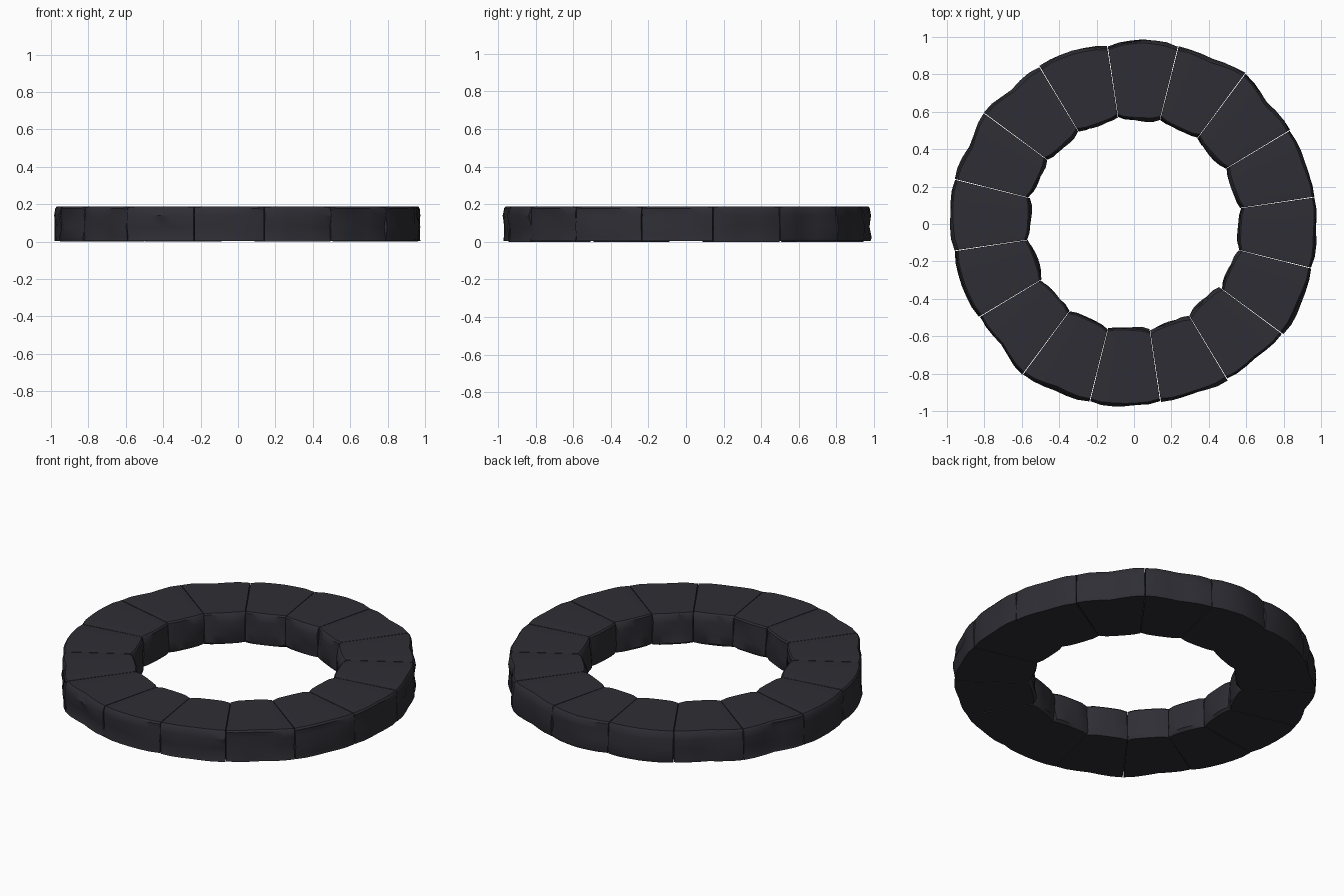
import bpy, bmesh, math, random

if "Cube" in bpy.data.objects:
    bpy.data.objects.remove(bpy.data.objects["Cube"])

random.seed(4)
stone = bpy.data.materials.new("dark slate")
stone.diffuse_color = (0.027, 0.027, 0.035, 1)
stone.use_nodes = True
stone.node_tree.nodes["Principled BSDF"].inputs["Base Color"].default_value = stone.diffuse_color

# Rough outer radius at each seam / stone middle, counter-clockwise from 8.5 degrees
OUTER = [.99, .975, .985, .965, 1.01, .975, .985, .99, .968, .985, .99, .975, 1.01, .975, 1.0, .99,
         .977, .98, .975, .967, 1.012, .98, .99, .98, .97, .967, .98, .975, 1.0, .985, .99, .98]
COUNT = 16
START = 8.5
HEIGHT = 0.188
SEGS = 6


def outer_radius(i, t):
    """Chiselled outline: straight runs between seam, middle and seam."""
    u = (2 * i + 2 * t)
    k = min(int(u), 2 * i + 1)
    f = u - k
    return OUTER[k % 32] * (1 - f) + OUTER[(k + 1) % 32] * f


def make_stone(i):
    bm = bmesh.new()
    # random bulge of the outer and inner faces at low, middle and high levels
    o_low, o_mid, o_high = [random.uniform(-.014, .0) for _ in range(3)]
    i_low, i_mid, i_high = [random.uniform(0, .014) for _ in range(3)]
    inner_base = random.uniform(.546, .554)
    ph = random.uniform(0, 6.28)
    rings = []
    for s in range(SEGS + 1):
        t = s / SEGS
        end = s in (0, SEGS)
        a = math.radians(START + 22.5 * (i + t) + (0.12 if s == 0 else -0.12 if end else 0))
        pinch = .012 if end else 0
        ro = outer_radius(i, t) - pinch * .6
        ri = inner_base + .016 * (2 * t - 1) ** 2 + pinch * .6
        w = .006 * math.sin(5 * t + ph)
        h = HEIGHT - (.003 if end else 0)
        prof = [(ri + .014, .002), (ri + i_low + w, .016), (ri + i_mid, .07),
                (ri + i_high - w, .14), (ri + .012, h - .008), (ri + .02, h),
                (ro - .02, h), (ro - .012, h - .01), (ro + o_high + w, .14),
                (ro + o_mid - w, .08), (ro + o_low, .022), (ro - .008, .002)]
        rings.append([bm.verts.new((r * math.cos(a), r * math.sin(a), z)) for r, z in prof])
    n = len(rings[0])
    for r0, r1 in zip(rings, rings[1:]):
        for j in range(n):
            k = (j + 1) % n
            bm.faces.new((r0[j], r0[k], r1[k], r1[j]))
    bm.faces.new(rings[0])
    bm.faces.new(rings[-1])
    bmesh.ops.recalc_face_normals(bm, faces=bm.faces)
    me = bpy.data.meshes.new("ring_stone")
    bm.to_mesh(me)
    bm.free()
    me.materials.append(stone)
    ob = bpy.data.objects.new(f"ring_stone_{i + 1}", me)
    bpy.context.collection.objects.link(ob)
    bpy.context.view_layer.objects.active = ob
    ob.select_set(True)
    # low vertices sit on the ground
    for v in me.vertices:
        if v.co.z < .003:
            v.co.z = 0.003 if i % 4 else 0.0


# Ring of wedge stones
for i in range(COUNT):
    make_stone(i)
bpy.ops.object.shade_smooth_by_angle(angle=math.radians(35))
